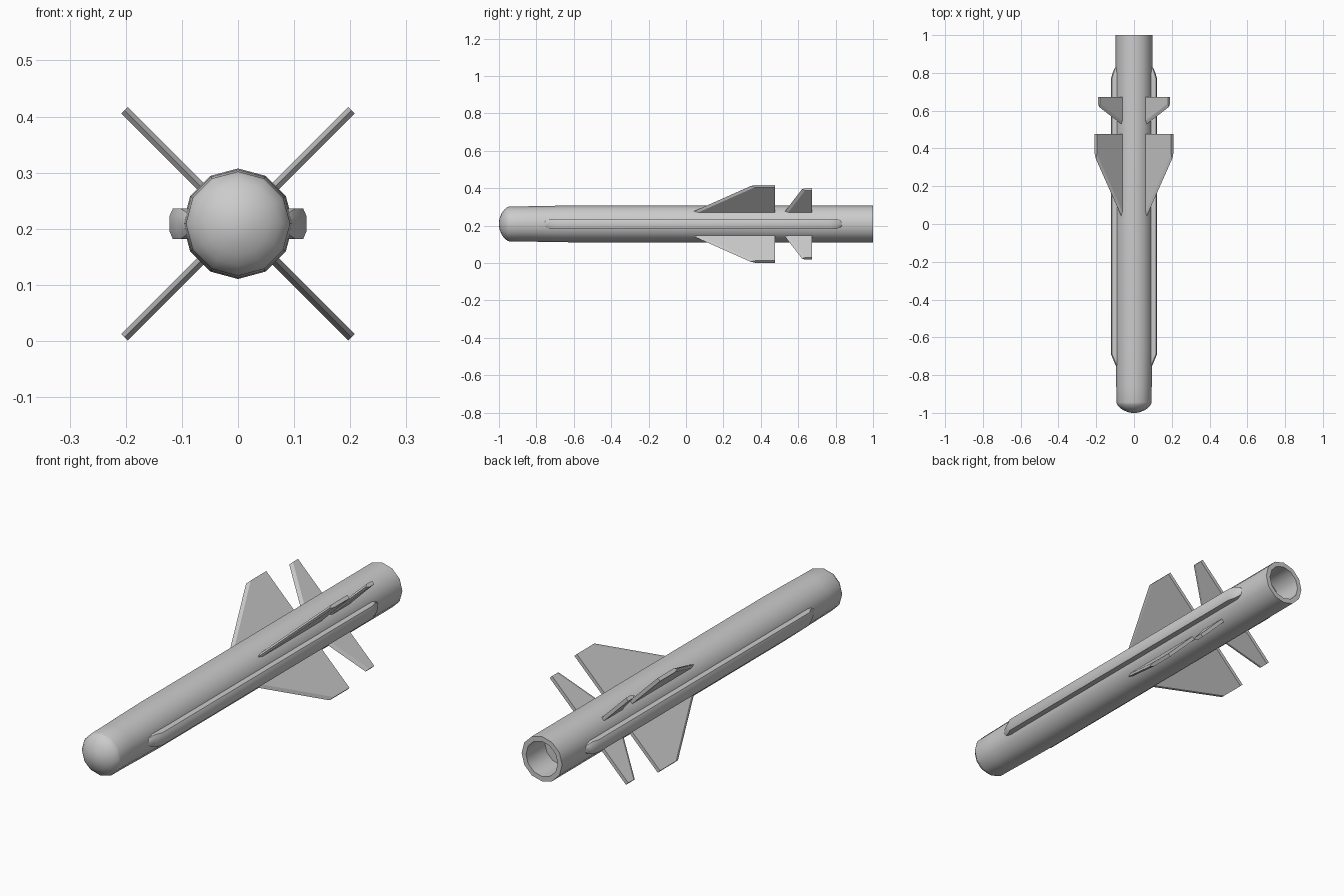
import bpy, bmesh, math
from mathutils import Vector

if "Cube" in bpy.data.objects:
    bpy.data.objects.remove(bpy.data.objects["Cube"])

CZ = 0.209   # height of the body axis
SIDES = 12


def make_object(name, verts, faces, smooth=None):
    mesh = bpy.data.meshes.new(name)
    bm = bmesh.new()
    vs = [bm.verts.new(v) for v in verts]
    for f in faces:
        bm.faces.new([vs[i] for i in f])
    bmesh.ops.remove_doubles(bm, verts=bm.verts, dist=1e-5)
    bmesh.ops.recalc_face_normals(bm, faces=bm.faces)
    bm.to_mesh(mesh)
    bm.free()
    obj = bpy.data.objects.new(name, mesh)
    bpy.context.collection.objects.link(obj)
    if smooth:
        bpy.ops.object.select_all(action='DESELECT')
        obj.select_set(True)
        bpy.context.view_layer.objects.active = obj
        bpy.ops.object.shade_smooth_by_angle(angle=math.radians(smooth))
    return obj


def loft(name, rings, smooth=None):
    """Skin equal-length closed rings and cap both ends."""
    n = len(rings[0])
    verts = [v for r in rings for v in r]
    faces = [(k * n + i, k * n + (i + 1) % n, (k + 1) * n + (i + 1) % n, (k + 1) * n + i)
             for k in range(len(rings) - 1) for i in range(n)]
    faces += [tuple(range(n)), tuple(range(len(verts) - n, len(verts)))]
    return make_object(name, verts, faces, smooth)


def circle(y, r):
    return [(r * math.sin(math.tau * i / SIDES), y, CZ + r * math.cos(math.tau * i / SIDES))
            for i in range(SIDES)]


# Tube body with domed nose and hollow tail: (y, radius)
profile = [(-1, 0.012), (-0.996, 0.032), (-0.986, 0.056), (-0.973, 0.075), (-0.955, 0.09),
           (-0.945, 0.093), (-0.86, 0.094), (-0.74, 0.0965), (-0.6, 0.0985),
           (1, 0.0985), (1, 0.077), (0.87, 0.077)]
loft("body", [circle(y, r) for y, r in profile], 35)


# Fins: flat plates at 45 degrees with a wedge-shaped leading edge
def fin(name, angle, root_front, tip_front, rear, r_root, r_tip, bevel, half=0.008):
    out = Vector((math.cos(angle), 0, math.sin(angle)))
    side = Vector((-math.sin(angle), 0, math.cos(angle)))
    rings = []
    for r, front in ((r_root, root_front), (r_tip, tip_front)):
        section = [(front, 0), (front + bevel, half), (rear, half),
                   (rear, -half), (front + bevel, -half)]
        rings.append([out * r + side * s + Vector((0, y, CZ)) for y, s in section])
    loft(name, rings)


for i in range(4):
    a = math.radians(45 + 90 * i)
    fin(f"wing_{i + 1}", a, 0.03, 0.345, 0.477, 0.088, 0.286, 0.025)
    fin(f"tail_fin_{i + 1}", a, 0.525, 0.62, 0.673, 0.088, 0.262, 0.018)

# Side rails with rounded, sloping ends: (y, outer x, half height)
stations = [(-0.76, 0.092, 0.012), (-0.745, 0.099, 0.021), (-0.72, 0.109, 0.0275),
            (-0.69, 0.122, 0.0275), (0.77, 0.122, 0.0275), (0.80, 0.113, 0.0275),
            (0.82, 0.105, 0.021), (0.835, 0.096, 0.012)]
for name, s in (("rail_right", 1), ("rail_left", -1)):
    rings = []
    for y, x, h in stations:
        section = [(0.08, -h), (x - 0.006, -h), (x, -h * 0.5),
                   (x, h * 0.5), (x - 0.006, h), (0.08, h)]
        rings.append([(s * px, y, CZ + pz) for px, pz in section])
    loft(name, rings, 30)
